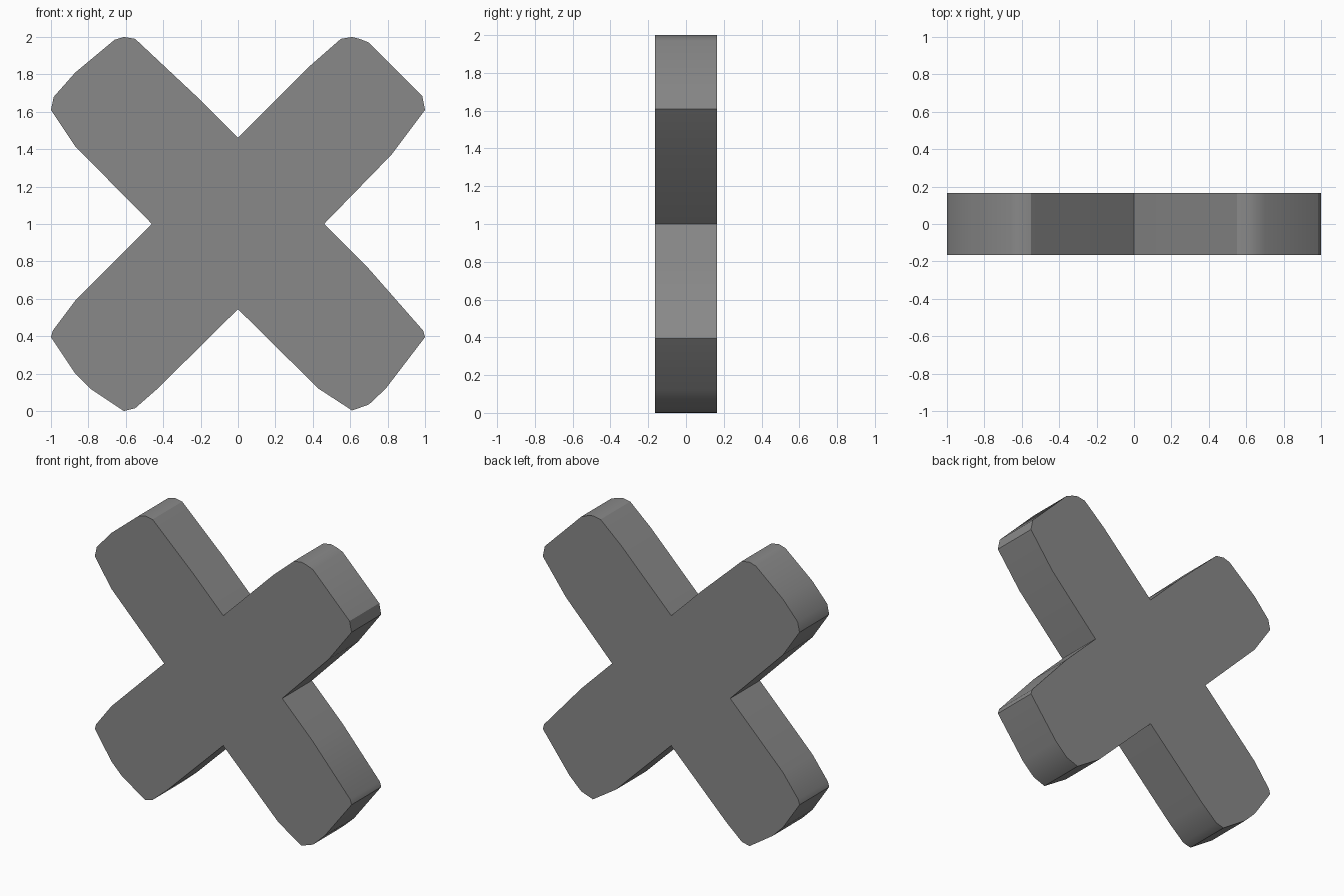
import bpy, bmesh

if "Cube" in bpy.data.objects:
    bpy.data.objects.remove(bpy.data.objects["Cube"])

HALF_DEPTH = 0.165

# Outline of the cross in the x-z plane, clockwise, one arm per row group
upper_right = [(0, 1.46), (.39, 1.85), (.55, 1.99), (.61, 2), (.65, 1.99), (.70, 1.97),
               (.985, 1.685), (1, 1.61), (.82, 1.37)]
lower_right = [(.46, 1), (.70, .76), (.99, .43), (1, .395), (.79, .12), (.70, .035),
               (.61, .003), (.43, .12)]
lower_left = [(0, .545), (-.43, .12), (-.55, .015), (-.61, 0), (-.79, .12), (-.87, .20),
              (-1, .395), (-.99, .43), (-.87, .59)]
upper_left = [(-.46, 1), (-.87, 1.415), (-1, 1.61), (-.985, 1.68), (-.87, 1.81),
              (-.66, 1.985), (-.61, 2), (-.55, 1.99), (-.23, 1.69)]
outline = upper_right + lower_right + lower_left + upper_left

# Extrude the outline into a slab
bm = bmesh.new()
face = bm.faces.new([bm.verts.new((x, -HALF_DEPTH, z)) for x, z in outline])
ext = bmesh.ops.extrude_face_region(bm, geom=[face], use_keep_orig=True)
moved = [v for v in ext["geom"] if isinstance(v, bmesh.types.BMVert)]
bmesh.ops.translate(bm, verts=moved, vec=(0, 2 * HALF_DEPTH, 0))
bmesh.ops.recalc_face_normals(bm, faces=bm.faces[:])
mesh = bpy.data.meshes.new("cross_slab")
bm.to_mesh(mesh)
bm.free()

# Plain grey material
grey = bpy.data.materials.new("mid grey")
grey.diffuse_color = (0.25, 0.25, 0.25, 1)
grey.use_nodes = True
grey.node_tree.nodes["Principled BSDF"].inputs["Base Color"].default_value = grey.diffuse_color
mesh.materials.append(grey)

slab = bpy.data.objects.new("cross_slab", mesh)
bpy.context.collection.objects.link(slab)

# Soft shading around the rounded arm ends, sharp slab edges
bpy.context.view_layer.objects.active = slab
slab.select_set(True)
bpy.ops.object.shade_smooth_by_angle(angle=0.52)
